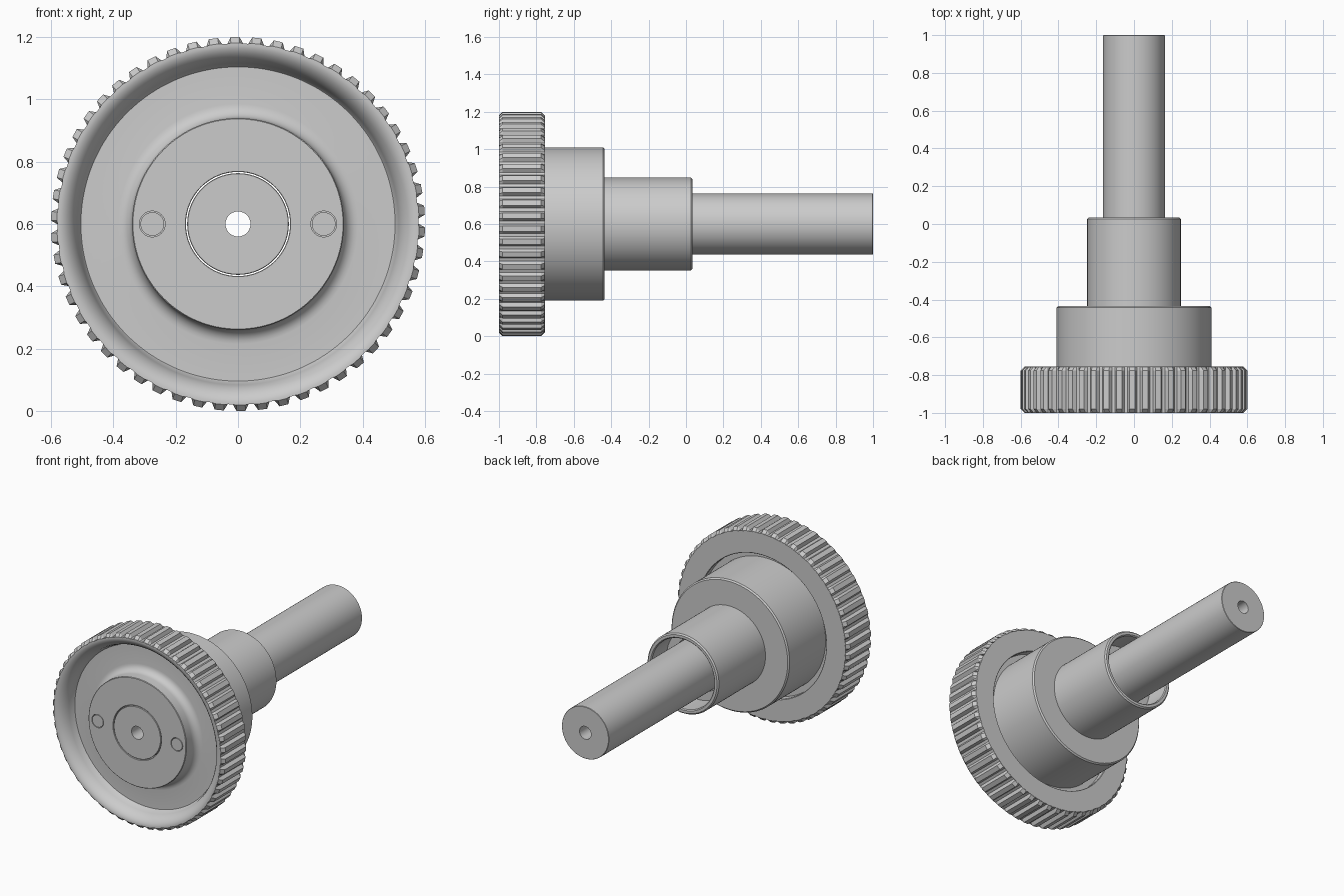
import bpy, bmesh, math
from mathutils import Vector

if "Cube" in bpy.data.objects:
    bpy.data.objects.remove(bpy.data.objects["Cube"])

CZ = 0.6      # height of the turning axis
TEETH = 54


def finish(name, bm, angle=30):
    bmesh.ops.recalc_face_normals(bm, faces=bm.faces)
    me = bpy.data.meshes.new(name)
    bm.to_mesh(me)
    bm.free()
    ob = bpy.data.objects.new(name, me)
    bpy.context.collection.objects.link(ob)
    smooth(ob, angle)
    return ob


def smooth(ob, angle=30):
    bpy.ops.object.select_all(action='DESELECT')
    bpy.context.view_layer.objects.active = ob
    ob.select_set(True)
    bpy.ops.object.shade_smooth_by_angle(angle=math.radians(angle))


def lathe(name, profile, seg=128, x=0):
    """Revolve a closed (radius, y) profile about the y axis."""
    bm = bmesh.new()
    rings = []
    for i in range(seg):
        a = 2 * math.pi * i / seg
        rings.append([bm.verts.new((x + r * math.cos(a), y, CZ + r * math.sin(a)))
                      for r, y in profile])
    n = len(profile)
    for i in range(seg):
        p, q = rings[i], rings[(i + 1) % seg]
        for j in range(n):
            k = (j + 1) % n
            bm.faces.new((p[j], p[k], q[k], q[j]))
    return finish(name, bm)


def cylinder(name, x, y0, y1, r, seg=32):
    bm = bmesh.new()
    a, b = [[bm.verts.new((x + r * math.cos(2 * math.pi * i / seg), y,
                           CZ + r * math.sin(2 * math.pi * i / seg)))
             for i in range(seg)] for y in (y0, y1)]
    bm.faces.new(a)
    bm.faces.new(b)
    for i in range(seg):
        k = (i + 1) % seg
        bm.faces.new((a[i], a[k], b[k], b[i]))
    return finish(name, bm)


# Wheel body: boss, dished front, rim, rear collar and hollow sleeve
fillet = [(0.385 - 0.045 * math.cos(t), -0.945 + 0.045 * math.sin(t))
          for t in [math.pi / 2 * i / 6 for i in range(7)]]
wheel = lathe("wheel_body", [
    (0.167, -0.998), (0.169, -1), (0.337, -1), (0.34, -0.997), *fillet,
    (0.504, -0.9), (0.508, -0.905), (0.516, -0.94), (0.524, -0.96),
    (0.535, -0.977), (0.548, -0.99), (0.562, -0.998), (0.572, -1),
    (0.579, -1), (0.579, -0.755), (0.448, -0.755), (0.445, -0.758),
    (0.445, -0.8), (0.41, -0.8), (0.41, -0.443), (0.402, -0.435),
    (0.248, -0.435), (0.248, 0.027), (0.24, 0.035), (0.224, 0.035),
    (0.218, 0.029), (0.218, -0.12), (0.167, -0.12)])

# Two pins set flush into holes in the boss
for side, sx in (("left", -0.275), ("right", 0.275)):
    cutter = cylinder("pin_hole_cutter", sx, -1.05, -0.93, 0.0415)
    cutter.hide_render = True
    mod = wheel.modifiers.new("pin_hole", 'BOOLEAN')
    mod.object = cutter
    mod.solver = 'EXACT'
    bpy.ops.object.select_all(action='DESELECT')
    bpy.context.view_layer.objects.active = wheel
    wheel.select_set(True)
    bpy.ops.object.modifier_apply(modifier=mod.name)
    bpy.data.objects.remove(cutter)
    cylinder(side + "_pin", sx, -1.0, -0.925, 0.038)
smooth(wheel)

# Bored shaft running right through
lathe("shaft", [(0.04, -1), (0.161, -1), (0.163, -0.998), (0.163, 0.998),
                (0.161, 1), (0.04, 1)], 96)

# Gear teeth with chamfered ends
bm = bmesh.new()
for t in range(TEETH):
    mid = math.radians(90.9) + 2 * math.pi * t / TEETH
    layers = []
    for y, top in ((-0.999, 0.581), (-0.98, 0.6), (-0.775, 0.6), (-0.756, 0.581)):
        pts = [(0.57, -0.047), (0.579, -0.044), (top, -0.024),
               (top, 0.024), (0.579, 0.044), (0.57, 0.047)]
        layers.append([bm.verts.new((r * math.cos(mid + d), y, CZ + r * math.sin(mid + d)))
                       for r, d in pts])
    bm.faces.new(layers[0])
    bm.faces.new(layers[-1])
    for a, b in zip(layers, layers[1:]):
        for j in range(6):
            k = (j + 1) % 6
            bm.faces.new((a[j], a[k], b[k], b[j]))
finish("gear_teeth", bm, 10)
